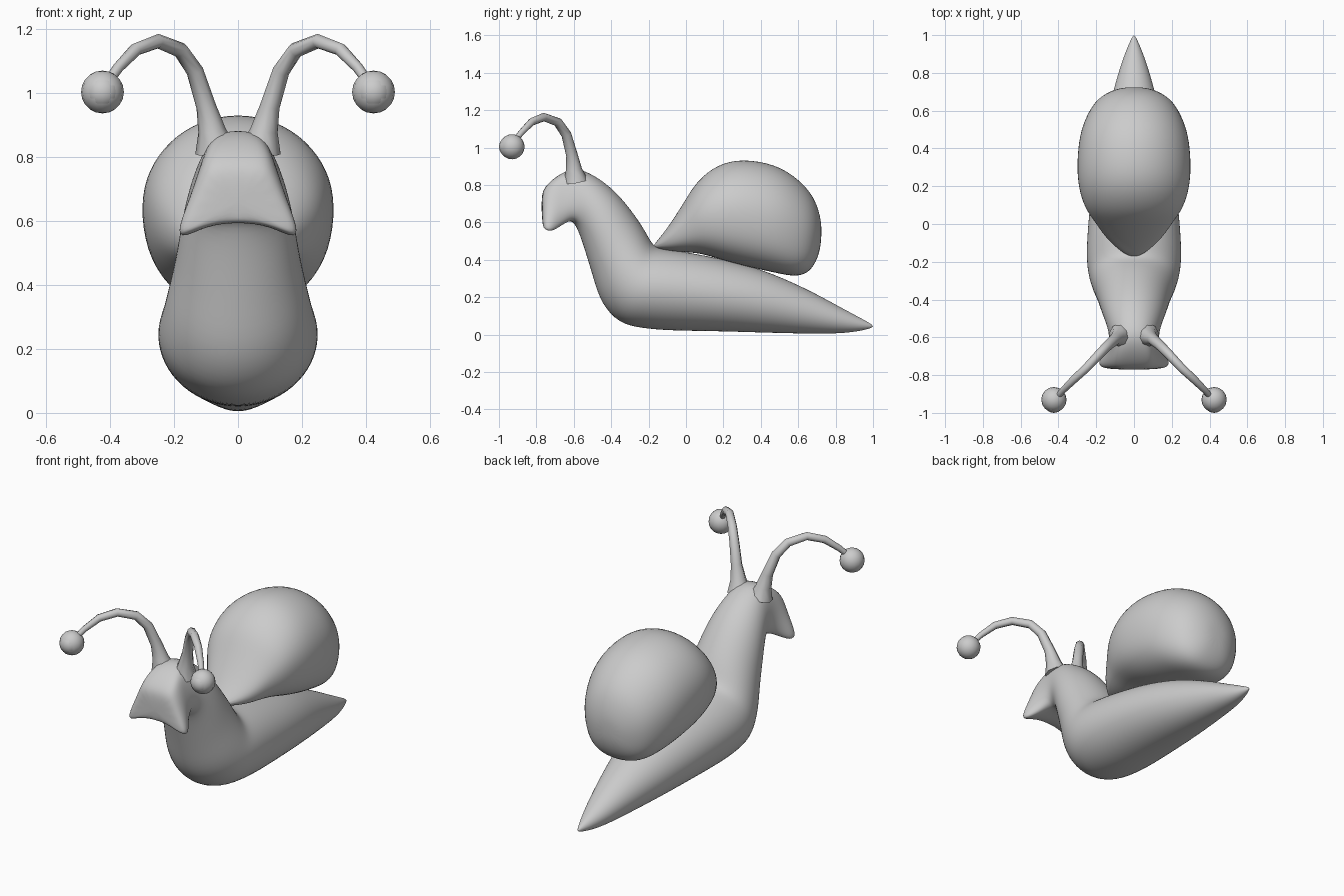
import bpy, bmesh
from math import sin, cos, pi, copysign

if "Cube" in bpy.data.objects:
    bpy.data.objects.remove(bpy.data.objects["Cube"])

SIDES = 16
# Half outline of the flared head section, from top centre to bottom centre
HEAD = [(0, 1), (.36, .98), (.52, .8), (.64, .35), (.78, -.3), (.95, -1.0), (1.0, -1.55), (.55, -1.12), (0, -1)]


def section(i, flare, low):
    """Unit cross-section point: ellipse (squarer below by 'low') blended into the head outline."""
    k = i if i <= 8 else SIDES - i
    side = 1 if i <= 8 else -1
    u, v = sin(pi * k / 8), cos(pi * k / 8)
    if v < 0:
        u, v = abs(u) ** low, copysign(abs(v) ** low, v)
    hu, hv = HEAD[k]
    return side * (u + (hu - u) * flare), v + (hv - v) * flare


def loft(name, rings, low=1.0):
    """Skin rings given as (top y, top z, bottom y, bottom z, half width, flare)."""
    bm = bmesh.new()
    loops = []
    for ty, tz, by, bz, w, f in rings:
        cy, cz, hy, hz = (ty + by) / 2, (tz + bz) / 2, (ty - by) / 2, (tz - bz) / 2
        loop = []
        for i in range(SIDES):
            u, v = section(i, f, low)
            loop.append(bm.verts.new((u * w * 1.02, cy + hy * v * 1.02, cz + hz * v * 1.02)))
        loops.append(loop)
    for a, b in zip(loops, loops[1:]):
        for i in range(SIDES):
            j = (i + 1) % SIDES
            bm.faces.new((a[i], a[j], b[j], b[i]))
    bm.faces.new(loops[0])
    bm.faces.new(loops[-1])
    bmesh.ops.recalc_face_normals(bm, faces=bm.faces)
    for face in bm.faces:
        face.smooth = True
    mesh = bpy.data.meshes.new(name)
    bm.to_mesh(mesh)
    bm.free()
    ob = bpy.data.objects.new(name, mesh)
    bpy.context.collection.objects.link(ob)
    mod = ob.modifiers.new("smooth", 'SUBSURF')
    mod.levels = mod.render_levels = 2
    return ob


# Body: tail, foot, rising neck and hooded head
loft("body", [
    (1.003, .05, 1.0, .038, .004, 0),
    (.93, .09, .94, .02, .036, 0),
    (.80, .16, .84, .006, .078, 0),
    (.65, .243, .68, .003, .12, 0),
    (.40, .355, .40, .01, .19, 0),
    (.15, .415, .15, .018, .23, 0),
    (-.05, .45, -.10, .02, .25, 0),
    (-.14, .46, -.25, .035, .252, 0),
    (-.18, .48, -.36, .06, .242, 0),
    (-.215, .55, -.455, .165, .22, 0),
    (-.27, .635, -.495, .30, .195, 0),
    (-.36, .75, -.54, .45, .175, 0),
    (-.46, .835, -.58, .57, .148, 0),
    (-.57, .89, -.61, .615, .135, .3),
    (-.64, .875, -.67, .61, .155, .75),
    (-.70, .84, -.715, .60, .188, 1),
    (-.755, .79, -.755, .60, .188, 1),
    (-.775, .74, -.77, .61, .14, 1),
])

# Shell: egg-shaped dome coming to a point behind the neck
loft("shell", [
    (-.178, .475, -.172, .462, .03, 0),
    (-.10, .565, -.08, .445, .14, 0),
    (0, .725, .02, .44, .205, 0),
    (.06, .825, .10, .43, .26, 0),
    (.17, .912, .22, .39, .296, 0),
    (.30, .942, .34, .36, .303, 0),
    (.48, .912, .46, .335, .29, 0),
    (.60, .835, .56, .312, .25, 0),
    (.685, .74, .645, .318, .195, 0),
    (.72, .63, .70, .39, .11, 0),
    (.725, .56, .722, .48, .04, 0),
], low=.78)

# Eye stalks: x, y, z, radius along each arch
STALK = [(.07, -.59, .82, .065), (.082, -.60, .885, .043), (.10, -.61, .96, .031), (.135, -.64, 1.07, .027),
         (.18, -.685, 1.135, .025), (.25, -.76, 1.163, .023), (.32, -.825, 1.137, .021),
         (.375, -.88, 1.08, .017), (.41, -.92, 1.03, .015)]


def ball(name, loc, r):
    bpy.ops.mesh.primitive_uv_sphere_add(segments=16, ring_count=10, radius=r, location=loc)
    bpy.context.object.name = name
    bpy.ops.object.shade_smooth()


for s, label in ((1, "left"), (-1, "right")):
    cu = bpy.data.curves.new("eye_stalk_" + label, 'CURVE')
    cu.dimensions = '3D'
    cu.bevel_depth = 1
    cu.bevel_resolution = 2
    cu.use_fill_caps = True
    sp = cu.splines.new('POLY')
    sp.points.add(len(STALK) - 1)
    for p, (x, y, z, r) in zip(sp.points, STALK):
        p.co = (s * x, y, z, 1)
        p.radius = r
    sp.use_smooth = True
    bpy.context.collection.objects.link(bpy.data.objects.new("eye_stalk_" + label, cu))
    # Eyeball with a slightly raised pupil
    ball("eyeball_" + label, (s * .424, -.93, 1.004), .067)
    ball("pupil_" + label, (s * .424, -.944, 1.004), .056)
